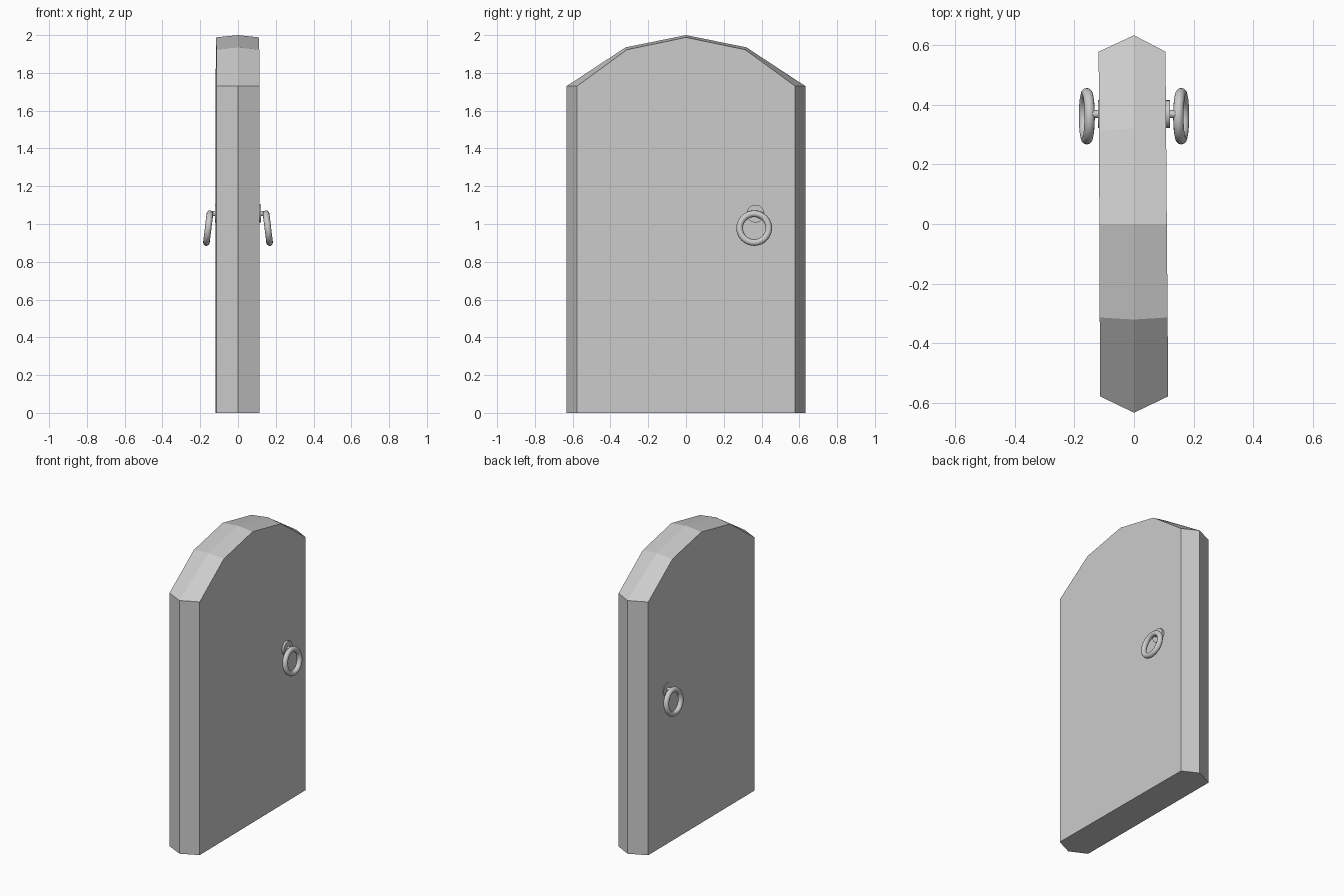
import bpy, bmesh
from math import radians, pi
from mathutils import Matrix

if "Cube" in bpy.data.objects:
    bpy.data.objects.remove(bpy.data.objects["Cube"])

# Half outlines (y, z) of the arched door: widest at the middle, bevelled at both faces
MID = [(0.632, 0), (0.632, 1.73), (0.32, 1.935), (0, 2.0)]
FACE = [(0.577, 0), (0.577, 1.73), (0.313, 1.923), (0, 1.988)]


def full(half):
    return half + [(-y, z) for y, z in reversed(half[:-1])]


def finish(bm, name):
    bmesh.ops.recalc_face_normals(bm, faces=bm.faces)
    mesh = bpy.data.meshes.new(name)
    bm.to_mesh(mesh)
    bm.free()
    ob = bpy.data.objects.new(name, mesh)
    bpy.context.collection.objects.link(ob)
    return ob


# Door slab: three outlines bridged, very slightly skewed in x along its width
bm = bmesh.new()
loops = []
for outline, x0, slope in ((FACE, -0.116, -0.004), (MID, 0, 0), (FACE, 0.110, -0.008)):
    loops.append([bm.verts.new((x0 + slope * y, y, z)) for y, z in full(outline)])
for a, b in zip(loops, loops[1:]):
    n = len(a)
    for i in range(n):
        j = (i + 1) % n
        bm.faces.new((a[i], a[j], b[j], b[i]))
bm.faces.new(loops[0])
bm.faces.new(loops[-1])
finish(bm, "door")


def smooth(ob):
    bpy.ops.object.select_all(action='DESELECT')
    ob.select_set(True)
    bpy.context.view_layer.objects.active = ob
    bpy.ops.object.shade_smooth_by_angle(angle=radians(40))


def cylinder_x(name, x0, x1, y, z, r):
    bm = bmesh.new()
    bmesh.ops.create_cone(bm, cap_ends=True, segments=24, radius1=r, radius2=r,
                          depth=abs(x1 - x0),
                          matrix=Matrix.Translation(((x0 + x1) / 2, y, z))
                          @ Matrix.Rotation(pi / 2, 4, 'Y'))
    smooth(finish(bm, name))


# Handles on both faces: round plate, peg and hanging ring
for side, s in (("right", 1), ("left", -1)):
    cylinder_x(side + "_plate", s * 0.10, s * 0.121, 0.368, 1.055, 0.047)
    cylinder_x(side + "_peg", s * 0.115, s * 0.145, 0.368, 1.055, 0.013)
    bpy.ops.mesh.primitive_torus_add(
        major_segments=32, minor_segments=12, major_radius=0.077, minor_radius=0.0175,
        location=(s * 0.158, 0.361, 0.978), rotation=(0, s * radians(90 - 7), 0))
    ring = bpy.context.object
    ring.name = side + "_ring"
    smooth(ring)
